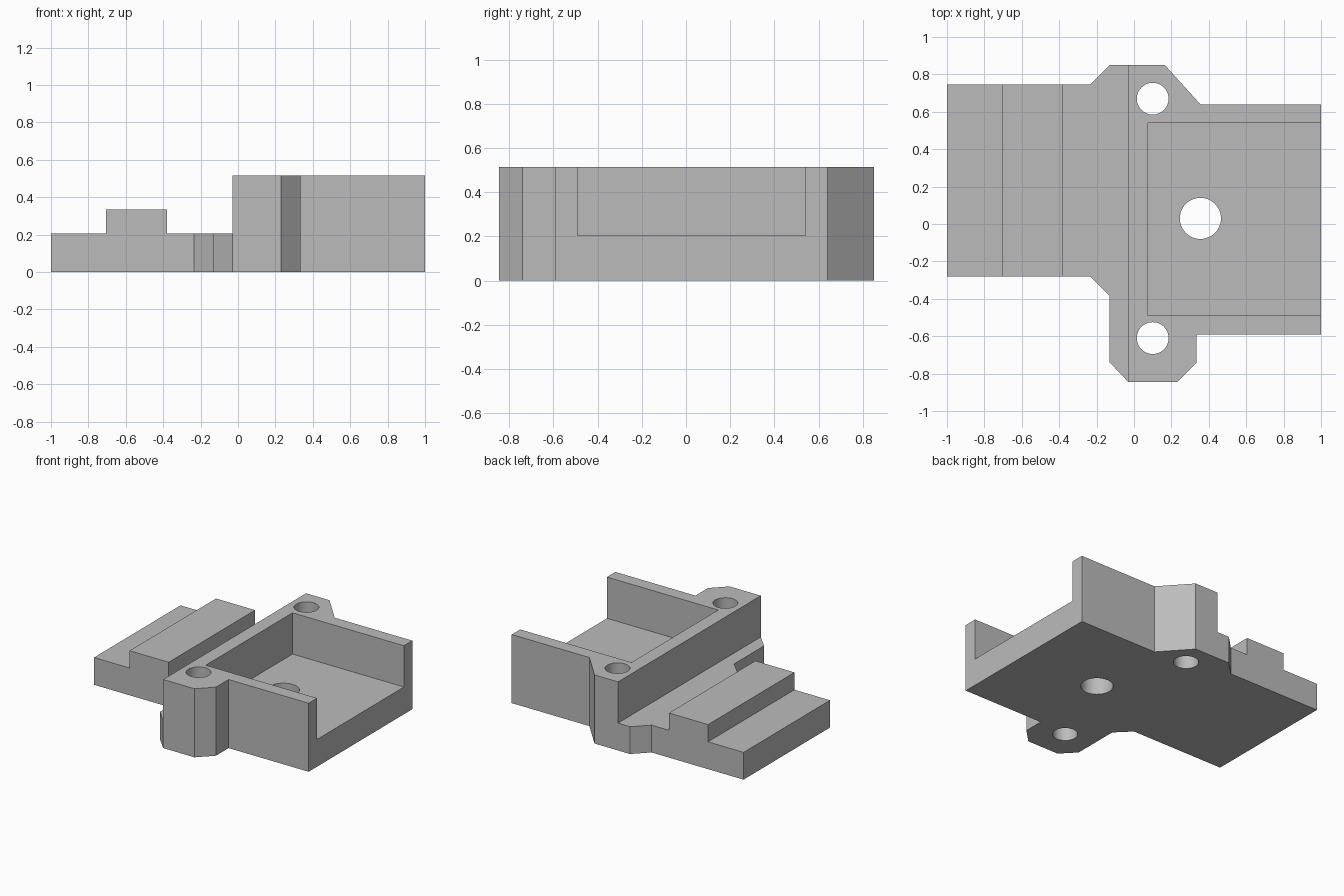
import bpy
import bmesh
from math import cos, sin, pi, radians
from mathutils import Vector

cube = bpy.data.objects.get("Cube")
if cube:
    bpy.data.objects.remove(cube, do_unlink=True)

grey = bpy.data.materials.new("plain grey")
grey.use_nodes = True
colour = (0.5, 0.5, 0.5, 1)
grey.diffuse_color = colour
grey.node_tree.nodes["Principled BSDF"].inputs["Base Color"].default_value = colour


def prism(name, points, low, high, along="z"):
    """Extrude a closed profile along z (profile in xy) or y (profile in xz)."""
    place = (lambda a, b, c: (a, b, c)) if along == "z" else (lambda a, b, c: (a, c, b))
    bm = bmesh.new()
    face = bm.faces.new([bm.verts.new(place(a, b, low)) for a, b in points])
    moved = bmesh.ops.extrude_face_region(bm, geom=[face])["geom"]
    verts = [v for v in moved if isinstance(v, bmesh.types.BMVert)]
    bmesh.ops.translate(bm, verts=verts, vec=Vector(place(0, 0, high - low)))
    bmesh.ops.recalc_face_normals(bm, faces=bm.faces)
    mesh = bpy.data.meshes.new(name)
    bm.to_mesh(mesh)
    bm.free()
    mesh.materials.append(grey)
    obj = bpy.data.objects.new(name, mesh)
    bpy.context.collection.objects.link(obj)
    return obj


def cut(body, cutter):
    mod = body.modifiers.new(cutter.name, "BOOLEAN")
    mod.operation = "DIFFERENCE"
    mod.solver = "EXACT"
    mod.object = cutter
    bpy.context.view_layer.objects.active = body
    bpy.ops.object.modifier_apply(modifier=mod.name)
    bpy.data.objects.remove(cutter, do_unlink=True)


top, floor, rib = 0.515, 0.205, 0.335

# Bracket body: full plan outline with mounting ears front and back
outline = [(-1, -0.28), (-0.235, -0.28), (-0.13, -0.385), (-0.13, -0.74),
           (-0.03, -0.845), (0.23, -0.845), (0.335, -0.74), (0.335, -0.59),
           (1, -0.59), (1, 0.64), (0.355, 0.64), (0.165, 0.85),
           (-0.13, 0.85), (-0.235, 0.745), (-1, 0.745)]
body = prism("bracket_body", outline, 0, top)

# Lowered tongue, leaving the raised cross rib
step = [(-1.2, floor), (-0.705, floor), (-0.705, rib), (-0.38, rib),
        (-0.38, floor), (-0.03, floor), (-0.03, 1), (-1.2, 1)]
cut(body, prism("step_cutter", step, -1.2, 1.2, "y"))

# Open-sided pocket
pocket = [(0.075, -0.49), (1.2, -0.49), (1.2, 0.54), (0.075, 0.54)]
cut(body, prism("pocket_cutter", pocket, floor, 1))

# Two ear holes and the pocket drain hole
for x, y, r in [(0.1, 0.67, 0.085), (0.1, -0.61, 0.085), (0.355, 0.03, 0.11)]:
    ring = [(x + r * cos(i * pi / 24), y + r * sin(i * pi / 24)) for i in range(48)]
    cut(body, prism("hole_cutter", ring, -0.5, 1))

bpy.ops.object.select_all(action="DESELECT")
body.select_set(True)
bpy.context.view_layer.objects.active = body
bpy.ops.object.shade_smooth_by_angle(angle=radians(30))
